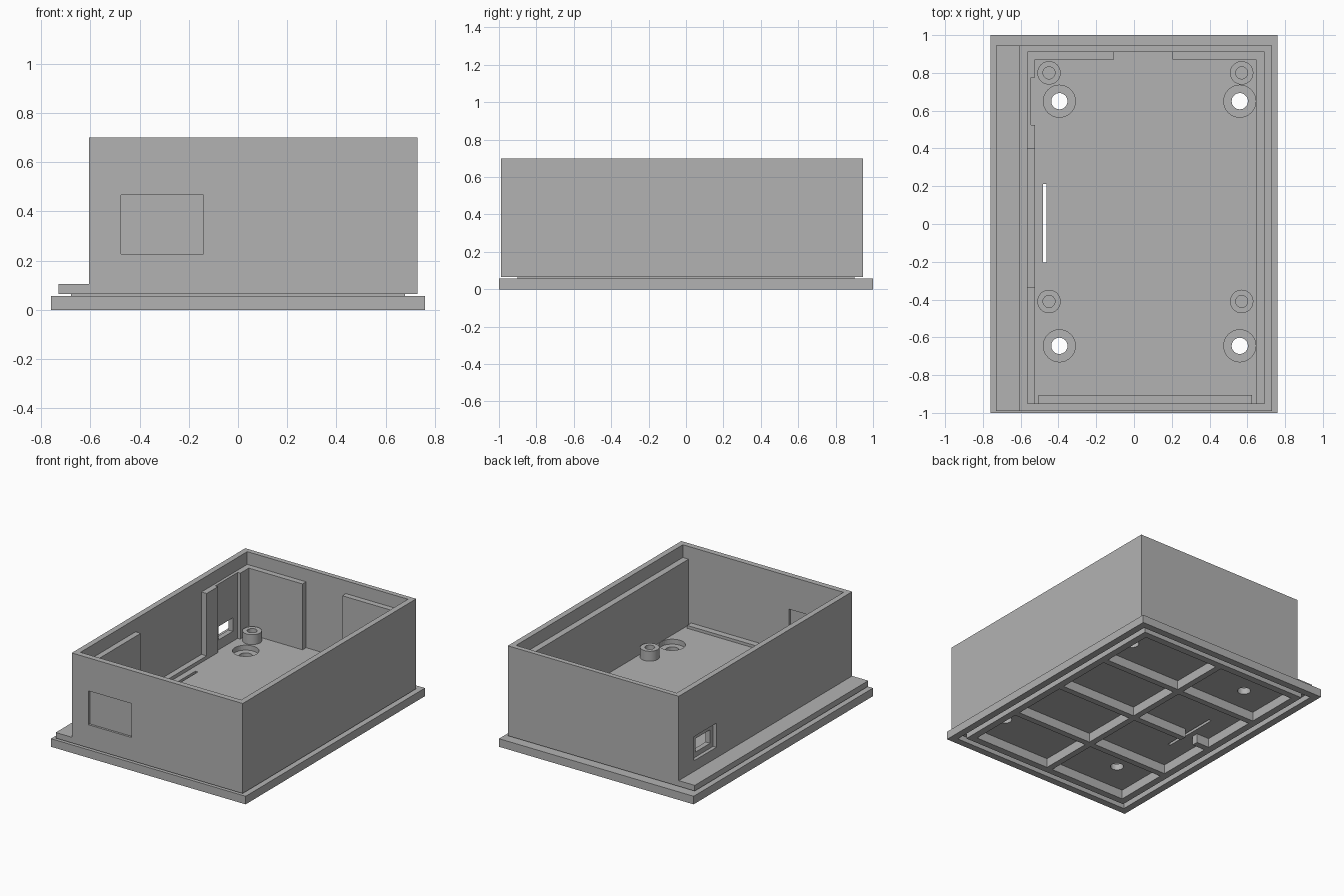
import bpy, bmesh

cube = bpy.data.objects.get("Cube")
if cube:
    bpy.data.objects.remove(cube, do_unlink=True)

grey = bpy.data.materials.new("plain_grey")
grey.use_nodes = True
grey.diffuse_color = (0.45, 0.45, 0.45, 1)
grey.node_tree.nodes["Principled BSDF"].inputs["Base Color"].default_value = (0.45, 0.45, 0.45, 1)


def finish(name, bm):
    mesh = bpy.data.meshes.new(name)
    bm.to_mesh(mesh)
    bm.free()
    mesh.materials.append(grey)
    ob = bpy.data.objects.new(name, mesh)
    bpy.context.collection.objects.link(ob)
    return ob


def box(name, x, y, z):
    """Block from three (low, high) ranges."""
    bm = bmesh.new()
    bmesh.ops.create_cube(bm, size=1)
    for v in bm.verts:
        v.co = [r[0] + (c + 0.5) * (r[1] - r[0]) for c, r in zip(v.co, (x, y, z))]
    return finish(name, bm)


def cylinder(name, x, y, radius, z):
    bm = bmesh.new()
    bmesh.ops.create_cone(bm, cap_ends=True, segments=32, radius1=radius,
                          radius2=radius, depth=z[1] - z[0])
    bmesh.ops.translate(bm, verts=bm.verts, vec=(x, y, sum(z) / 2))
    return finish(name, bm)


def cut(target, cutter):
    """Subtract the cutter and discard it."""
    mod = target.modifiers.new("cut", "BOOLEAN")
    mod.operation, mod.solver, mod.object = "DIFFERENCE", "EXACT", cutter
    cutter.hide_render = True
    bpy.context.view_layer.objects.active = target
    bpy.ops.object.modifier_apply(modifier=mod.name)
    bpy.data.objects.remove(cutter, do_unlink=True)


def frame(name, outer, inner, z):
    """Rectangular ring centred on the origin, from half sizes."""
    ob = box(name, *[(-h, h) for h in outer], z)
    cut(ob, box("cutter", *[(-h, h) for h in inner], (-0.2, 0.3)))
    return ob


def smooth(ob):
    bpy.ops.object.select_all(action="DESELECT")
    ob.select_set(True)
    bpy.context.view_layer.objects.active = ob
    bpy.ops.object.shade_smooth_by_angle()


FLOOR, LEDGE = 0.145, 0.61
SUNK = FLOOR - 0.01

# Open case with thin walls
case = box("case", (-0.605, 0.73), (-0.99, 0.945), (0.065, 0.70))
cut(case, box("cutter", (-0.565, 0.69), (-0.95, 0.91), (FLOOR, 0.9)))

# Countersunk mounting holes and the floor slot
for x in (-0.395, 0.56):
    for y in (-0.645, 0.65):
        cut(case, cylinder("cutter", x, y, 0.085, (0.11, 0.3)))
        cut(case, cylinder("cutter", x, y, 0.043, (0, 0.3)))
cut(case, box("cutter", (-0.482, -0.462), (-0.205, 0.212), (0, 0.3)))

# Front window: recessed from both sides around a thin web
for y in ((-1.1, -0.975), (-0.965, -0.9)):
    cut(case, box("cutter", (-0.475, -0.14), y, (0.228, 0.467)))


# Side connector opening
def port_cutter():
    return box("cutter", (-0.7, -0.54), (0.56, 0.72), (0.215, 0.31))


cut(case, box("cutter", (-0.7, -0.58), (0.525, 0.775), (0.18, 0.35)))
cut(case, port_cutter())

# Inner ledges along the walls
tall = (SUNK, LEDGE)
box("left_ledge", (0.645, 0.70), (-0.955, 0.915), tall)
box("right_ledge_front", (-0.57, -0.525), (-0.955, -0.335), tall)
box("right_ledge_low", (-0.57, -0.525), (-0.335, 0.40), (SUNK, 0.17))
box("right_ledge_middle", (-0.57, -0.525), (0.40, 0.525), tall)
thin = box("right_ledge_port", (-0.57, -0.545), (0.525, 0.775), tall)
cut(thin, port_cutter())
box("right_ledge_back", (-0.57, -0.525), (0.775, 0.915), tall)
box("back_ledge_right", (-0.525, -0.105), (0.87, 0.915), tall)
box("back_ledge_left", (0.205, 0.645), (0.87, 0.915), tall)
box("front_ledge_low", (-0.505, 0.625), (-0.955, -0.905), (SUNK, 0.165))

# Standoffs
for x in (-0.45, 0.57):
    for y in (-0.41, 0.80):
        post = cylinder("standoff", x, y, 0.062, (SUNK, 0.215))
        cut(post, cylinder("cutter", x, y, 0.032, (0.15, 0.3)))
        smooth(post)

# Side flange, neck and base plate
box("side_flange", (-0.73, -0.60), (-0.99, 0.945), (0.065, 0.105))
field = (0.62, 0.86)
frame("neck", (0.68, 0.90), field, (0.05, 0.068))
base = frame("base_plate", (0.76, 1.0), field, (0, 0.057))
cut(base, frame("groove_cutter", (0.71, 0.95), (0.67, 0.91), (-0.1, 0.04)))

# Ribs under the floor, the middle one broken around the slot
rib = (0, 0.07)
box("long_rib", (-0.022, 0.022), (-0.87, 0.87), rib)
for y in (-0.45, 0.45):
    box("cross_rib", (-0.63, 0.63), (y - 0.022, y + 0.022), rib)
box("middle_rib", (-0.42, 0.63), (-0.022, 0.022), rib)
box("middle_rib_end", (-0.63, -0.52), (-0.022, 0.022), rib)
